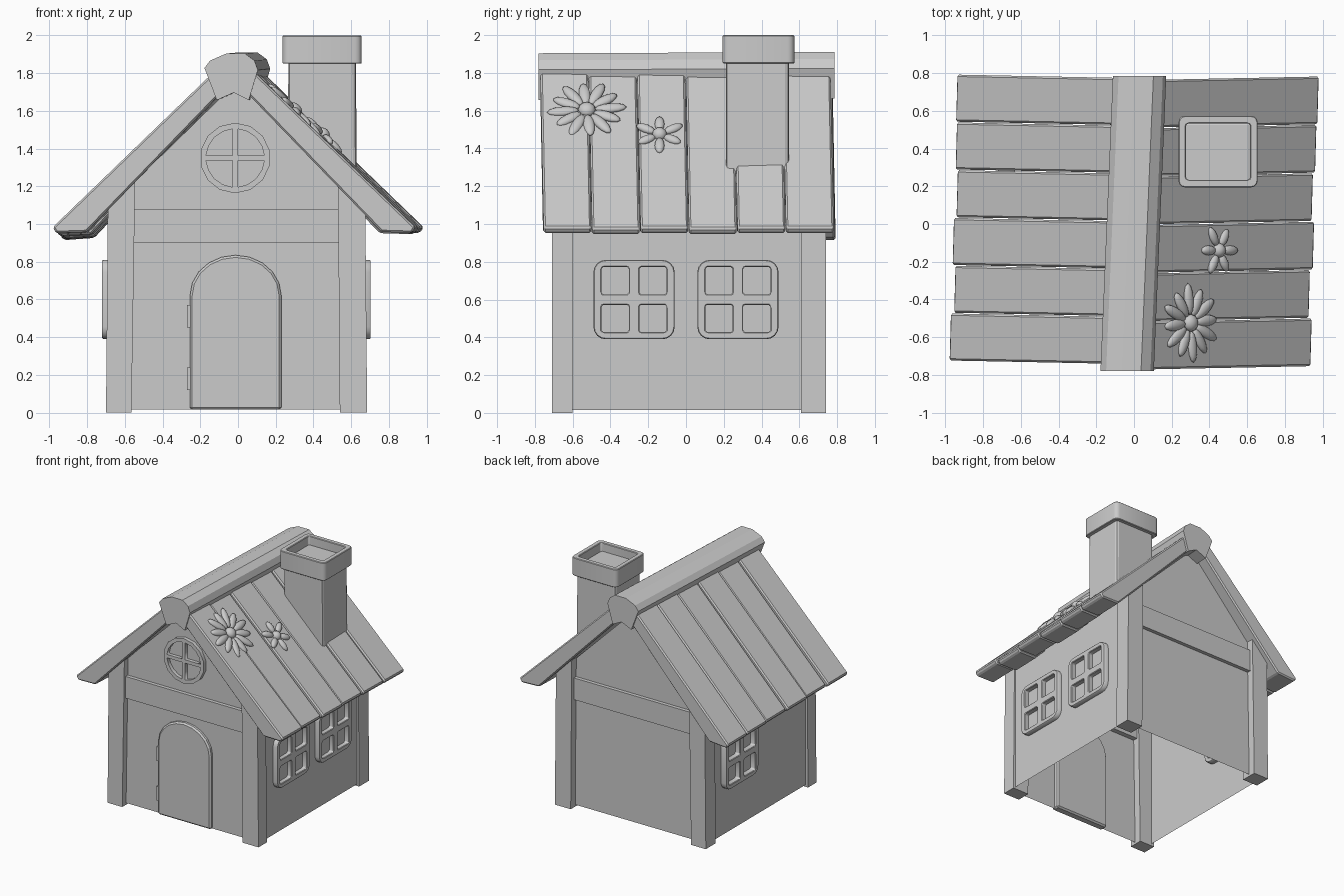
import bpy, bmesh, math
from mathutils import Matrix, Vector

if "Cube" in bpy.data.objects:
    bpy.data.objects.remove(bpy.data.objects["Cube"])


def link(name, me, bevel=0.0, segs=1):
    ob = bpy.data.objects.new(name, me)
    bpy.context.scene.collection.objects.link(ob)
    if bevel:
        m = ob.modifiers.new("bevel", "BEVEL")
        m.width, m.segments, m.limit_method = bevel, segs, "ANGLE"
        m.angle_limit = math.radians(40)
    return ob


def prism(name, pts, y0, y1, warp=None, bevel=0.0, segs=1):
    """Extrude an (x, z) profile along y, optionally warping each point."""
    bm = bmesh.new()
    rings = []
    for y in (y0, y1):
        rings.append([bm.verts.new(warp(x, y, z) if warp else (x, y, z)) for x, z in pts])
    a, b = rings
    n = len(pts)
    bm.faces.new(a)
    bm.faces.new(b[::-1])
    for i in range(n):
        bm.faces.new((a[i], b[i], b[(i + 1) % n], a[(i + 1) % n]))
    bmesh.ops.recalc_face_normals(bm, faces=bm.faces)
    me = bpy.data.meshes.new(name)
    bm.to_mesh(me)
    return link(name, me, bevel, segs)


def box(name, x0, x1, y0, y1, z0, z1, bevel=0.0):
    return prism(name, [(x0, z0), (x1, z0), (x1, z1), (x0, z1)], y0, y1, None, bevel)


def plate(name, loops, depth, matrix, bevel=0.0):
    """Flat outline with holes, thickened by depth about its plane."""
    cu = bpy.data.curves.new(name, "CURVE")
    cu.dimensions, cu.fill_mode, cu.extrude = "2D", "BOTH", depth / 2
    for loop in loops:
        sp = cu.splines.new("POLY")
        sp.points.add(len(loop) - 1)
        for p, (u, v) in zip(sp.points, loop):
            p.co = (u, v, 0, 1)
        sp.use_cyclic_u = True
    tmp = bpy.data.objects.new(name, cu)
    bpy.context.scene.collection.objects.link(tmp)
    dg = bpy.context.evaluated_depsgraph_get()
    me = bpy.data.meshes.new_from_object(tmp.evaluated_get(dg))
    bpy.data.objects.remove(tmp)
    bm = bmesh.new()
    bm.from_mesh(me)
    bmesh.ops.remove_doubles(bm, verts=bm.verts, dist=1e-4)
    bm.transform(matrix)
    bmesh.ops.recalc_face_normals(bm, faces=bm.faces)
    bm.to_mesh(me)
    return link(name, me, bevel)


def rounded(cx, cy, w, h, r, n=4):
    pts = []
    for k, (sx, sy) in enumerate(((1, 1), (-1, 1), (-1, -1), (1, -1))):
        for i in range(n + 1):
            a = math.pi / 2 * (k + i / n)
            pts.append((cx + sx * (w / 2 - r) + r * math.cos(a),
                        cy + sy * (h / 2 - r) + r * math.sin(a)))
    return pts


def frame(u, v, w, at):
    m = Matrix((u, v, w)).transposed().to_4x4()
    m.translation = Vector(at)
    return m


# Wall shell, open underneath
prof = [(-0.675, 0.015), (-0.675, 1.1), (0, 1.76), (0.665, 1.1), (0.665, 0.015)]
bm = bmesh.new()
f = [bm.verts.new((x, -0.66, z)) for x, z in prof]
b = [bm.verts.new((x, 0.68, z)) for x, z in prof]
bm.faces.new(f[::-1]).normal_flip()
bm.faces.new(b).normal_flip()
bm.faces.new((f[0], f[1], b[1], b[0]))
bm.faces.new((f[3], f[4], b[4], b[3]))
bmesh.ops.recalc_face_normals(bm, faces=bm.faces)
if next(q for q in bm.faces if all(v.co.y < 0 for v in q.verts)).normal.y > 0:
    bmesh.ops.reverse_faces(bm, faces=bm.faces)
me = bpy.data.meshes.new("walls")
bm.to_mesh(me)
link("walls", me)

# Corner posts and cross beams
left = [(-0.70, 0), (-0.565, 0), (-0.545, 1.27), (-0.69, 1.12)]
right = [(0.54, 0), (0.685, 0), (0.675, 1.12), (0.53, 1.27)]
for side, pts in (("left", left), ("right", right)):
    prism("front_post_" + side, pts, -0.71, -0.60)
    prism("back_post_" + side, pts, 0.61, 0.74)
box("front_beam", -0.555, 0.54, -0.69, -0.62, 0.90, 1.08)
box("back_beam", -0.555, 0.54, 0.64, 0.71, 0.90, 1.08)

# Arched door with hinges
arch = [(-0.255, 0.015), (0.23, 0.015)]
arch += [(-0.0125 + 0.2425 * math.cos(math.pi * i / 10),
          0.62 + 0.215 * math.sin(math.pi * i / 10)) for i in range(11)]
prism("door", arch, -0.69, -0.62, None, 0.012)
for z in (0.12, 0.45):
    box("hinge", -0.27, -0.24, -0.68, -0.65, z, z + 0.12)

# Round gable window
ring = [(0.187 * math.cos(math.tau * (i + .5) / 14), 0.187 * math.sin(math.tau * (i + .5) / 14))
        for i in range(14)]
loops = [ring]
for sx, sy in ((1, 1), (-1, 1), (-1, -1), (1, -1)):
    g, r = 0.014, 0.155
    a0 = math.asin(g / r)
    q = [(g, g)] + [(r * math.cos(a0 + (math.pi / 2 - 2 * a0) * i / 4),
                     r * math.sin(a0 + (math.pi / 2 - 2 * a0) * i / 4)) for i in range(5)]
    loops.append([(sx * x, sy * y) for x, y in q])
plate("gable_window", loops, 0.06, frame((1, 0, 0), (0, 0, 1), (0, -1, 0), (-0.015, -0.66, 1.35)))

# Side windows: two on the right, one on the left
def side_window(name, x, yc, s):
    loops = [rounded(0, 0, 0.43, 0.42, 0.065)]
    loops += [rounded(u, v, 0.145, 0.145, 0.012, 2) for u in (-0.1, 0.1) for v in (-0.1, 0.1)]
    plate(name, loops, 0.09, frame((0, s, 0), (0, 0, 1), (s, 0, 0), (x, yc, 0.60)), 0.006)


side_window("right_window_front", 0.658, -0.275, 1)
side_window("right_window_back", 0.658, 0.275, 1)
side_window("left_window", -0.675, 0.29, -1)

# Roof planks, slightly skewed and uneven
slab = [(0.0, 1.905), (0.955, 0.98), (0.935, 0.95), (0.775, 0.955), (0.0, 1.76)]
jit = [0.008, -0.010, 0.006, -0.008, 0.004, 0.009]
for s, name, ya, yb in ((1, "right", -0.775, 0.765), (-1, "left", -0.745, 0.775)):
    step = (yb - ya) / 6
    for i in range(6):
        def warp(x, y, z, s=s, j=jit[i]):
            drop = 0.027 * (y + 0.77) * x if s < 0 else 0
            lift = 0.35 * j
            return (s * (x + (0.6 * j if x > .5 else 0) + lift) + 0.028 * y,
                    y + 0.02 * x, z - drop + lift)
        prism(f"{name}_roof_plank", slab, ya + i * step + 0.002, ya + (i + 1) * step - 0.002,
              warp, 0.01)

# Ridge cap
cap = [(-0.08, 1.66), (-0.145, 1.83), (-0.115, 1.87), (-0.03, 1.907), (0.07, 1.907),
       (0.12, 1.87), (0.138, 1.82), (0.09, 1.66), (0.01, 1.70)]
prism("ridge_cap", cap, -0.78, 0.785, lambda x, y, z: (x + 0.042 * y, y, z + 0.004 * y))

# Chimney and its rimmed top
stack = [(0.265, 1.55), (0.63, 1.20), (0.625, 1.93), (0.268, 1.93)]
prism("chimney", stack, 0.212, 0.545, None, 0.02, 2)
plate("chimney_cap", [rounded(0, 0, 0.42, 0.38, 0.035, 3), rounded(0, 0, 0.34, 0.30, 0.015, 2)],
      0.15, frame((1, 0, 0), (0, 1, 0), (0, 0, 1), (0.446, 0.384, 1.925)), 0.012)


# Flowers lying on the right slope
def flower(name, at, petals, radius, width, turn):
    h = math.sqrt(0.5)
    base = frame((0, 1, 0), (-h, 0, h), (h, 0, h), at)
    bm = bmesh.new()
    for i in range(petals):
        r = radius * (1 if i % 2 == 0 else 0.92)
        m = (base @ Matrix.Rotation(turn + math.tau * i / petals, 4, "Z")
             @ Matrix.Translation((r * 0.6, 0, 0)) @ Matrix.Diagonal((r * 0.4, width, 0.02, 1)))
        bmesh.ops.create_uvsphere(bm, u_segments=12, v_segments=8, radius=1, matrix=m)
    bmesh.ops.create_uvsphere(bm, u_segments=12, v_segments=8, radius=1,
                              matrix=base @ Matrix.Diagonal((radius * .1 + .025, radius * .1 + .025, 0.035, 1)))
    for q in bm.faces:
        q.smooth = True
    me = bpy.data.meshes.new(name)
    bm.to_mesh(me)
    link(name, me)


flower("large_flower", (0.30, -0.525, 1.605), 12, 0.212, 0.03, 0.1)
flower("small_flower", (0.45, -0.14, 1.475), 6, 0.14, 0.026, math.pi / 6)
